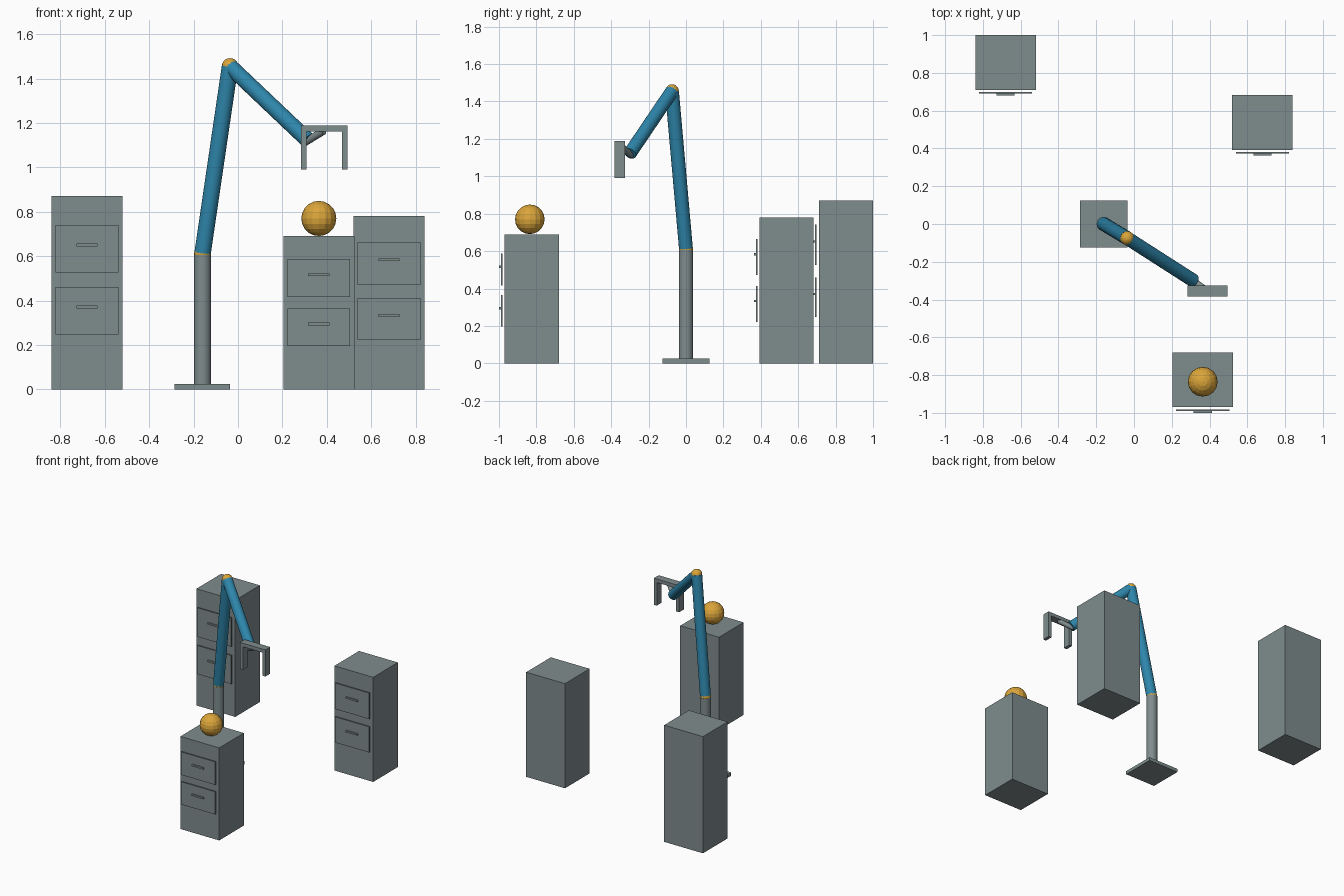
import bpy
from mathutils import Vector

if "Cube" in bpy.data.objects:
    bpy.data.objects.remove(bpy.data.objects["Cube"])


def srgb(h):
    ch = [int(h[i:i + 2], 16) / 255 for i in (0, 2, 4)]
    return [c / 12.92 if c <= 0.04045 else ((c + 0.055) / 1.055) ** 2.4 for c in ch] + [1]


def material(name, h):
    m = bpy.data.materials.new(name)
    m.diffuse_color = srgb(h)
    m.use_nodes = True
    m.node_tree.nodes["Principled BSDF"].inputs["Base Color"].default_value = m.diffuse_color
    return m


GREY = material("steel grey", "7f8c8d")
BLUE = material("arm blue", "2e86ab")
GOLD = material("golden yellow", "dba53a")


def finish(name, mat, smooth=False):
    ob = bpy.context.object
    ob.name = name
    ob.data.materials.append(mat)
    if smooth:
        bpy.ops.object.shade_smooth_by_angle()
    return ob


def box(name, x, y, z, mat=GREY):
    """Box from (min, max) ranges on each axis."""
    bpy.ops.mesh.primitive_cube_add(size=1, location=[(a + b) / 2 for a, b in (x, y, z)])
    bpy.context.object.scale = [b - a for a, b in (x, y, z)]
    bpy.ops.object.transform_apply(location=False, rotation=False, scale=True)
    return finish(name, mat)


def rod(name, a, b, r, mat):
    """Cylinder between two points."""
    a, b = Vector(a), Vector(b)
    d = b - a
    bpy.ops.mesh.primitive_cylinder_add(vertices=24, radius=r, depth=d.length, location=(a + b) / 2)
    bpy.context.object.rotation_euler = d.to_track_quat('Z', 'Y').to_euler()
    return finish(name, mat, True)


def ball(name, p, r, mat):
    bpy.ops.mesh.primitive_uv_sphere_add(segments=16, ring_count=10, radius=r, location=p)
    return finish(name, mat)


# Cabinets: body, two drawer fronts standing just proud, and their handles
def cabinet(name, cx, front, h):
    box(name + "_body", (cx - 0.16, cx + 0.16), (front, front + 0.29), (0, h))
    for label, low, high in (("lower", 0.284, 0.529), ("upper", 0.604, 0.852)):
        y = front - 0.02
        box(f"{name}_{label}_drawer", (cx - 0.141, cx + 0.141), (y, y + 0.009), (low * h, high * h))
        zc = (low + high) / 2 * h + 0.02 * h
        box(f"{name}_{label}_handle", (cx - 0.048, cx + 0.048), (y - 0.01, y), (zc - 0.006, zc + 0.006))


cabinet("left_cabinet", -0.68, 0.71, 0.87)
cabinet("right_cabinet", 0.68, 0.393, 0.78)
cabinet("front_cabinet", 0.364, -0.97, 0.69)

# Ball on the front cabinet
ball("ball", (0.364, -0.835, 0.77), 0.079, GOLD)

# Arm: base, post, joints and two links
shoulder = (-0.16, 0, 0.61)
elbow = (-0.036, -0.075, 1.455)
wrist = (0.315, -0.3, 1.122)
box("base_plate", (-0.285, -0.035), (-0.125, 0.125), (0, 0.025))
rod("post", (-0.16, 0, 0.025), (-0.16, 0, 0.605), 0.038, GREY)
ball("shoulder_joint", shoulder, 0.038, GOLD)
rod("upper_arm", shoulder, elbow, 0.037, BLUE)
ball("elbow_joint", elbow, 0.037, GOLD)
rod("forearm", elbow, wrist, 0.036, BLUE)

# Gripper: wrist rod, crossbar and two fingers
rod("wrist_rod", (0.3, -0.29, 1.112), (0.385, -0.352, 1.164), 0.017, GREY)
box("gripper_bar", (0.284, 0.494), (-0.383, -0.326), (1.162, 1.188))
for side in (-1, 1):
    c = 0.389 + side * 0.0925
    box("left_finger" if side < 0 else "right_finger",
        (c - 0.0125, c + 0.0125), (-0.383, -0.326), (0.99, 1.162))
